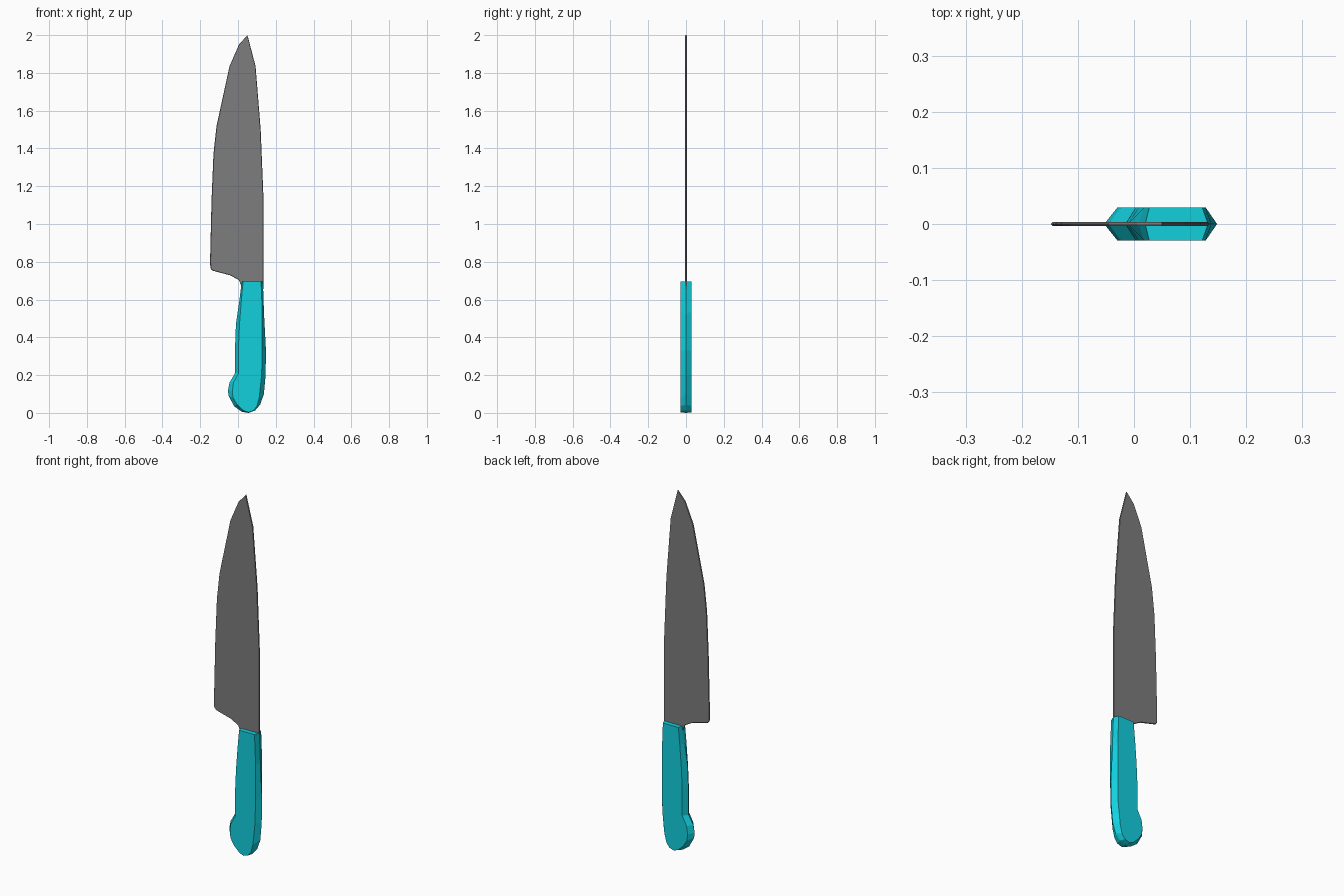
import bpy, bmesh


def material(name, rgb):
    m = bpy.data.materials.new(name)
    m.diffuse_color = (*rgb, 1)
    return m


def bevelled_plate(name, outer, inner, half, mat):
    """Mid-plane outline (outer) joined to two flat side faces (inner)."""
    bm = bmesh.new()
    mid = [bm.verts.new((x, 0, z)) for x, z in outer]
    sides = [[bm.verts.new((x, s * half, z)) for x, z in inner] for s in (-1, 1)]
    n = len(outer)
    for ring in sides:
        bm.faces.new(ring)
        for i in range(n):
            j = (i + 1) % n
            bm.faces.new((ring[i], ring[j], mid[j], mid[i]))
    bmesh.ops.recalc_face_normals(bm, faces=bm.faces[:])
    bmesh.ops.triangulate(bm, faces=[f for f in bm.faces if len(f.verts) > 4])
    me = bpy.data.meshes.new(name)
    bm.to_mesh(me)
    bm.free()
    me.materials.append(mat)
    ob = bpy.data.objects.new(name, me)
    bpy.context.collection.objects.link(ob)
    return ob


steel = material("grey steel", (0.205, 0.205, 0.205))
teal = material("turquoise", (0.006, 0.63, 0.73))

# Blade: cutting edge from tip down, heel, tang inside handle, then spine
blade = [(0.05, 2.0), (0.005, 1.95), (-0.045, 1.835), (-0.114, 1.517),
         (-0.130, 1.37), (-0.140, 1.13), (-0.148, 0.80), (-0.146, 0.765),
         (-0.135, 0.753), (-0.04, 0.728), (0.005, 0.703), (0.018, 0.67),
         (0.03, 0.655), (0.134, 0.655), (0.134, 1.16), (0.12, 1.5),
         (0.093, 1.835)]
blade_side = [(0.01 + (x - 0.01) * 0.98, 1.3 + (z - 1.3) * 0.997) for x, z in blade]
bevelled_plate("blade", blade, blade_side, 0.004, steel)

# Handle: finger side from top down, rounded butt, then back up the spine side
handle = [(0.02, 0.695), (0.008, 0.60), (-0.011, 0.47), (-0.015, 0.36),
          (-0.016, 0.21), (-0.045, 0.16), (-0.053, 0.12), (-0.05, 0.09),
          (-0.02, 0.035), (0.02, 0.006), (0.055, 0), (0.09, 0.012),
          (0.118, 0.045), (0.137, 0.10), (0.146, 0.20), (0.148, 0.33),
          (0.138, 0.52), (0.132, 0.695)]
handle_side = [(0.027, 0.695), (0.018, 0.60), (0.008, 0.47), (0.003, 0.36),
               (0.003, 0.21), (-0.024, 0.16), (-0.03, 0.115), (-0.026, 0.08),
               (-0.005, 0.045), (0.03, 0.012), (0.055, 0.003), (0.082, 0.012),
               (0.10, 0.035), (0.112, 0.08), (0.125, 0.20), (0.128, 0.33),
               (0.128, 0.54), (0.122, 0.695)]
bevelled_plate("handle", handle, handle_side, 0.029, teal)
